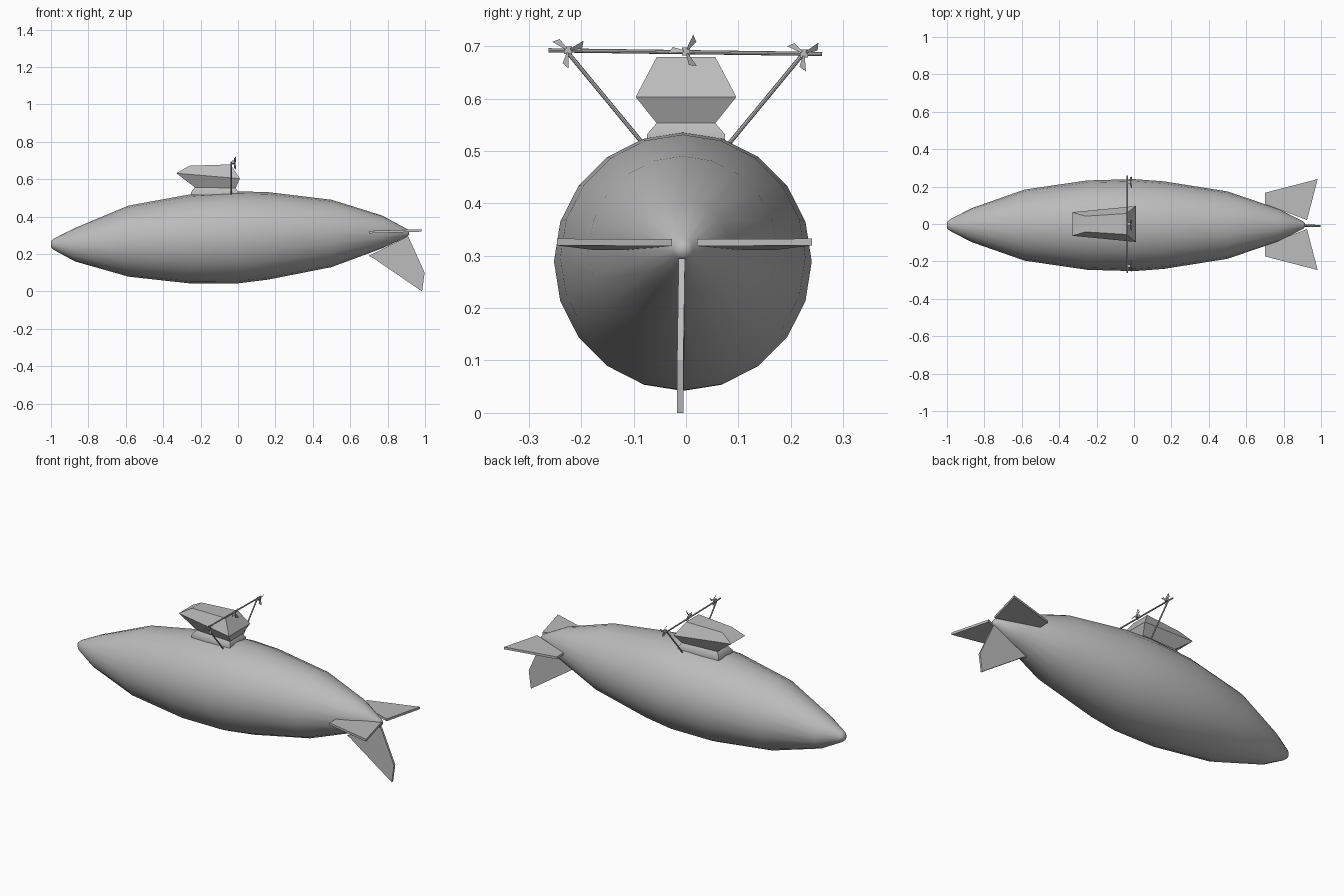
import bpy, bmesh, math
from mathutils import Vector, Matrix

if "Cube" in bpy.data.objects:
    bpy.data.objects.remove(bpy.data.objects["Cube"])

grey = bpy.data.materials.new("light grey")
grey.use_nodes = True
grey.diffuse_color = (0.5, 0.5, 0.5, 1)
grey.node_tree.nodes["Principled BSDF"].inputs["Base Color"].default_value = (0.5, 0.5, 0.5, 1)


def finish(name, bm, angle=None):
    """Turn a bmesh into a named object, smooth below the given angle."""
    bmesh.ops.recalc_face_normals(bm, faces=bm.faces[:])
    mesh = bpy.data.meshes.new(name)
    bm.to_mesh(mesh)
    bm.free()
    mesh.materials.append(grey)
    obj = bpy.data.objects.new(name, mesh)
    bpy.context.collection.objects.link(obj)
    if angle:
        bpy.ops.object.select_all(action='DESELECT')
        obj.select_set(True)
        bpy.context.view_layer.objects.active = obj
        bpy.ops.object.shade_smooth_by_angle(angle=math.radians(angle))
    return obj


def loft(name, rings, angle):
    """Skin a list of closed rings and cap both ends."""
    bm = bmesh.new()
    loops = [[bm.verts.new(p) for p in ring] for ring in rings]
    n = len(loops[0])
    for a, b in zip(loops, loops[1:]):
        for i in range(n):
            j = (i + 1) % n
            bm.faces.new((a[i], a[j], b[j], b[i]))
    bm.faces.new(loops[0])
    bm.faces.new(loops[-1])
    return finish(name, bm, angle)


def plate(name, outline, thickness):
    """Flat plate; the thickness is spread evenly around the outline."""
    off = Vector(thickness) / 2
    return loft(name, [[Vector(p) + s * off for p in outline] for s in (-1, 1)], 30)


def rod(name, start, end, radius):
    a, b = Vector(start), Vector(end)
    bm = bmesh.new()
    bmesh.ops.create_cone(bm, segments=8, radius1=radius, radius2=radius,
                          depth=(b - a).length, cap_ends=True)
    turn = (b - a).to_track_quat('Z', 'Y').to_matrix().to_4x4()
    bm.transform(Matrix.Translation((a + b) / 2) @ turn)
    return finish(name, bm, 40)


# Hull: position along the axis, centre height, radius
SIDES = 20
MID = -0.006
stations = [(-1.0, .252, .016), (-.985, .252, .03), (-.87, .25, .09), (-.585, .269, .19),
            (-.25, .281, .239), (0, .289, .246), (.16, .297, .234), (.5, .31, .18),
            (.77, .318, .088), (.905, .313, .02), (.915, .313, .008)]
angles = [math.tau * i / SIDES for i in range(SIDES)]
loft("hull", [[(x, MID + r * math.cos(a), z + r * math.sin(a)) for a in angles]
              for x, z, r in stations], 60)

# Tail fins
for side, name in ((1, "left_fin"), (-1, "right_fin")):
    corners = [(.70, .17, .317), (.982, .243, .326), (.925, .024, .325), (.70, .11, .317)]
    plate(name, [(x, MID / 2 + side * y, z) for x, y, z in corners], (0, 0, .013))
plate("lower_fin", [(.70, -.008, .19), (.91, -.008, .295), (.998, -.011, .10),
                    (.984, -.011, 0), (.72, -.008, .18)], (0, .012, 0))

# Cabin: front x, back x, front and back half width, front and back height
levels = [(-.25, 0, .062, .074, .515, .515), (-.25, 0, .062, .074, .532, .532),
          (-.23, -.012, .045, .056, .556, .553), (-.33, .01, .063, .096, .632, .603),
          (-.26, -.04, .042, .056, .672, .679)]
loft("cabin", [[(xf, -wf, zf), (xb, -wb, zb), (xb, wb, zb), (xf, wf, zf)]
               for xf, xb, wf, wb, zf, zb in levels], 50)

# Propeller rig: cross bar and two struts
RIG_X = -.035
rod("cross_bar", (RIG_X, -.262, .692), (RIG_X, .26, .685), .004)
for side, name in ((1, "left_strut"), (-1, "right_strut")):
    rod(name, (RIG_X, side * .083, .515), (RIG_X, side * .225, .687), .004)


def propeller(name, y, z, start):
    """Square hub with three flared, pitched blades facing the tail."""
    bm = bmesh.new()
    bmesh.ops.create_cube(bm, size=.015)
    for k in range(3):
        outline = [(.008, .005, -.002), (.012, .005, .002), (.014, .034, .007),
                   (.006, .026, -.006)]
        spin = Matrix.Rotation(math.radians(start + 120 * k), 4, 'X')
        front = [bm.verts.new(spin @ Vector(p)) for p in outline]
        back = [bm.verts.new(spin @ (Vector(p) - Vector((.002, 0, 0)))) for p in outline]
        bm.faces.new(front)
        bm.faces.new(back)
        for i in range(4):
            j = (i + 1) % 4
            bm.faces.new((front[i], front[j], back[j], back[i]))
    bm.transform(Matrix.Translation((-.025, y, z)))
    finish(name, bm)


for name, y, z, start in (("right_propeller", -.225, .692, 20),
                          ("middle_propeller", 0, .69, 55),
                          ("left_propeller", .225, .686, 25)):
    propeller(name, y, z, start)
